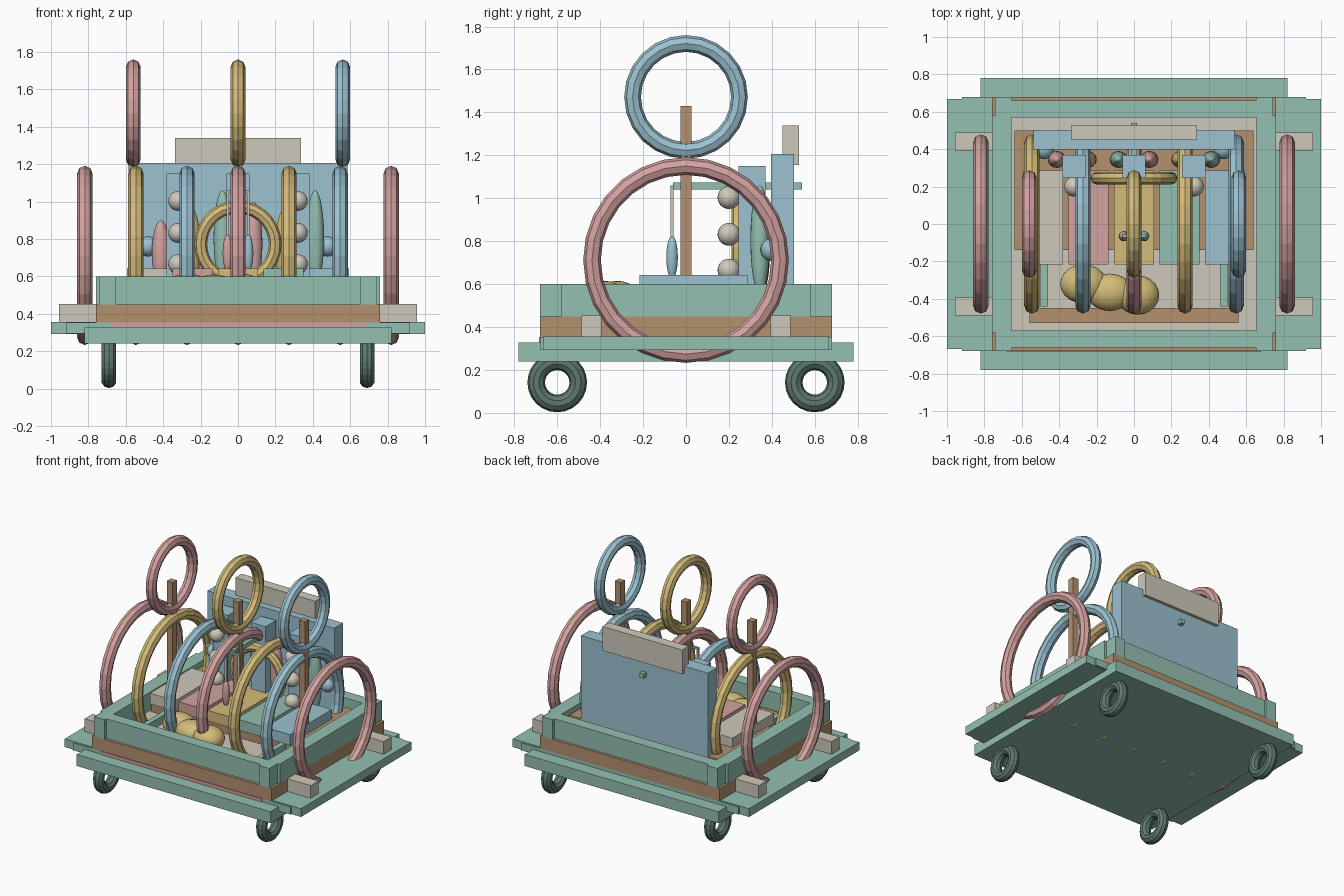
import bpy, math

if "Cube" in bpy.data.objects:
    bpy.data.objects.remove(bpy.data.objects["Cube"])

# ---------- palette ----------
def lin(c):
    c /= 255
    return c / 12.92 if c <= 0.04045 else ((c + 0.055) / 1.055) ** 2.4

def make_mat(name, r, g, b):
    m = bpy.data.materials.new(name)
    m.diffuse_color = (lin(r), lin(g), lin(b), 1)
    m.use_nodes = True
    m.node_tree.nodes["Principled BSDF"].inputs["Base Color"].default_value = m.diffuse_color
    return m

GREEN = make_mat("soft green", 148, 192, 176)
DARK = make_mat("dark green", 94, 121, 112)
BROWN = make_mat("wood brown", 180, 145, 111)
CREAM = make_mat("warm cream", 206, 201, 187)
PINK = make_mat("dusty pink", 211, 162, 160)
YELLOW = make_mat("sand yellow", 212, 188, 122)
BLUE = make_mat("pale blue", 156, 194, 209)

# ---------- helpers ----------
def finish(name, mat, smooth=False):
    ob = bpy.context.object
    ob.name = name
    ob.data.materials.append(mat)
    if smooth:
        bpy.ops.object.shade_smooth()
    return ob

def box(name, mat, x, y, z):
    """Box from (min, max) pairs."""
    bpy.ops.mesh.primitive_cube_add(size=1, location=[sum(p) / 2 for p in (x, y, z)])
    bpy.context.object.scale = [p[1] - p[0] for p in (x, y, z)]
    return finish(name, mat)

def ring(name, mat, loc, major, minor, axis="x", seg=28, sides=8, smooth=False):
    rot = (0, math.pi / 2, 0) if axis == "x" else (math.pi / 2, 0, 0)
    bpy.ops.mesh.primitive_torus_add(location=loc, rotation=rot, major_radius=major,
                                     minor_radius=minor, major_segments=seg, minor_segments=sides)
    return finish(name, mat, smooth)

def egg(name, mat, loc, radii):
    bpy.ops.mesh.primitive_uv_sphere_add(segments=20, ring_count=12, radius=1, location=loc)
    bpy.context.object.scale = radii
    return finish(name, mat, True)

def span(c, half):
    return (c - half, c + half)

# ---------- wheels ----------
for x in (-0.69, 0.69):
    for y in (-0.6, 0.6):
        ring("wheel", DARK, (x, y, 0.142), 0.098, 0.041, seg=24, sides=10)

# ---------- stepped base ----------
box("base_plate", GREEN, (-0.82, 0.82), (-0.78, 0.78), (0.24, 0.328))
box("base_middle", GREEN, (-0.92, 0.92), (-0.68, 0.68), (0.295, 0.353))
box("base_side_boards", GREEN, (-1, 1), (-0.667, 0.667), (0.293, 0.356))
box("front_stripe", PINK, (-0.68, 0.68), (-0.685, -0.68), (0.325, 0.353))
box("wood_body", BROWN, (-0.76, 0.76), (-0.68, 0.68), (0.35, 0.45))
for sx in (-1, 1):
    for sy in (-1, 1):
        box("ring_block", CREAM, sorted((sx * 0.755, sx * 0.957)),
            sorted((sy * 0.393, sy * 0.488)), (0.35, 0.453))

# ---------- upper frame ----------
for s in (-1, 1):
    box("frame_long_bar", GREEN, (-0.66, 0.66), sorted((s * 0.57, s * 0.66)), (0.45, 0.6))
    box("frame_side_bar", GREEN, sorted((s * 0.655, s * 0.76)), (-0.58, 0.58), (0.45, 0.6))
    for t in (-1, 1):
        box("frame_corner", GREEN, sorted((s * 0.652, s * 0.742)),
            sorted((t * 0.575, t * 0.68)), (0.45, 0.6))

# ---------- tray interior ----------
box("tray_floor", CREAM, (-0.655, 0.655), (-0.575, 0.575), (0.445, 0.46))
box("front_step", BROWN, (-0.56, 0.56), (-0.53, -0.45), (0.455, 0.48))
box("shelf", BROWN, (-0.64, 0.64), (-0.14, 0.5), (0.455, 0.57))
for s in (-1, 1):
    box("runner", GREEN, span(s * 0.48, 0.02), (-0.44, 0.2), (0.455, 0.52))
for i, mat in enumerate((CREAM, PINK, YELLOW, GREEN, BLUE)):
    box("key", mat, span((i - 2) * 0.243, 0.107), (-0.217, 0.287), (0.56, 0.642))

# soft toy lying at the front
egg("toy_head", YELLOW, (-0.27, -0.32, 0.53), (0.125, 0.105, 0.085))
egg("toy_body", YELLOW, (-0.13, -0.365, 0.53), (0.125, 0.1, 0.08))
egg("toy_tail", YELLOW, (0.02, -0.38, 0.53), (0.115, 0.105, 0.085))

# ---------- rows of hoops ----------
cycle = (PINK, YELLOW, BLUE)
for i in range(7):
    ring("large_hoop", cycle[i % 3], ((i - 3) * 0.273, 0, 0.712), 0.438, 0.041)
for x, mat in zip((-0.56, 0, 0.56), cycle):
    box("hoop_pole", BROWN, span(x, 0.025), span(0, 0.025), (0.45, 1.43))
    ring("small_hoop", mat, (x, 0, 1.472), 0.249, 0.039, seg=24)

# ---------- back board and columns ----------
box("back_board", BLUE, (-0.537, 0.537), (0.397, 0.503), (0.455, 1.207))
box("header_board", CREAM, (-0.338, 0.338), (0.45, 0.527), (1.155, 1.34))
for x in (-0.32, 0, 0.32):
    box("column", BLUE, span(x, 0.0625), (0.245, 0.37), (0.56, 1.15))
for x in (-0.32, 0.32):
    for z in (0.665, 0.832, 1.003):
        egg("bead", CREAM, (x, 0.2, z), (0.053,) * 3)
for x in (-0.48, 0.48):
    egg("board_knob", BLUE, (x, 0.4, 0.76), (0.053,) * 3)
ring("front_facing_hoop", YELLOW, (0, 0.245, 0.772), 0.199, 0.034, axis="y")

# row of tall drops in front of the board
drops = ((PINK, 0.9), (YELLOW, 0.96), (GREEN, 1.06), (PINK, 1.0), (YELLOW, 0.96), (GREEN, 1.06))
for i, (mat, top) in enumerate(drops):
    half = (top - 0.55) / 2
    egg("drop", mat, ((i - 2.5) * 0.165, 0.345, top - half), (0.048, 0.045, half))

# ---------- hanging bar with bobs ----------
box("hanging_bar", GREEN, span(0, 0.017), (-0.06, 0.54), (1.04, 1.074))
box("bar_crosspiece", GREEN, span(0, 0.065), span(-0.065, 0.008), (1.043, 1.059))
for x, mat in ((-0.055, PINK), (0.055, BLUE)):
    box("bob_string", CREAM, span(x, 0.007), span(-0.065, 0.007), (0.8, 1.045))
    egg("bob", mat, (x, -0.065, 0.725), (0.027, 0.027, 0.1))
